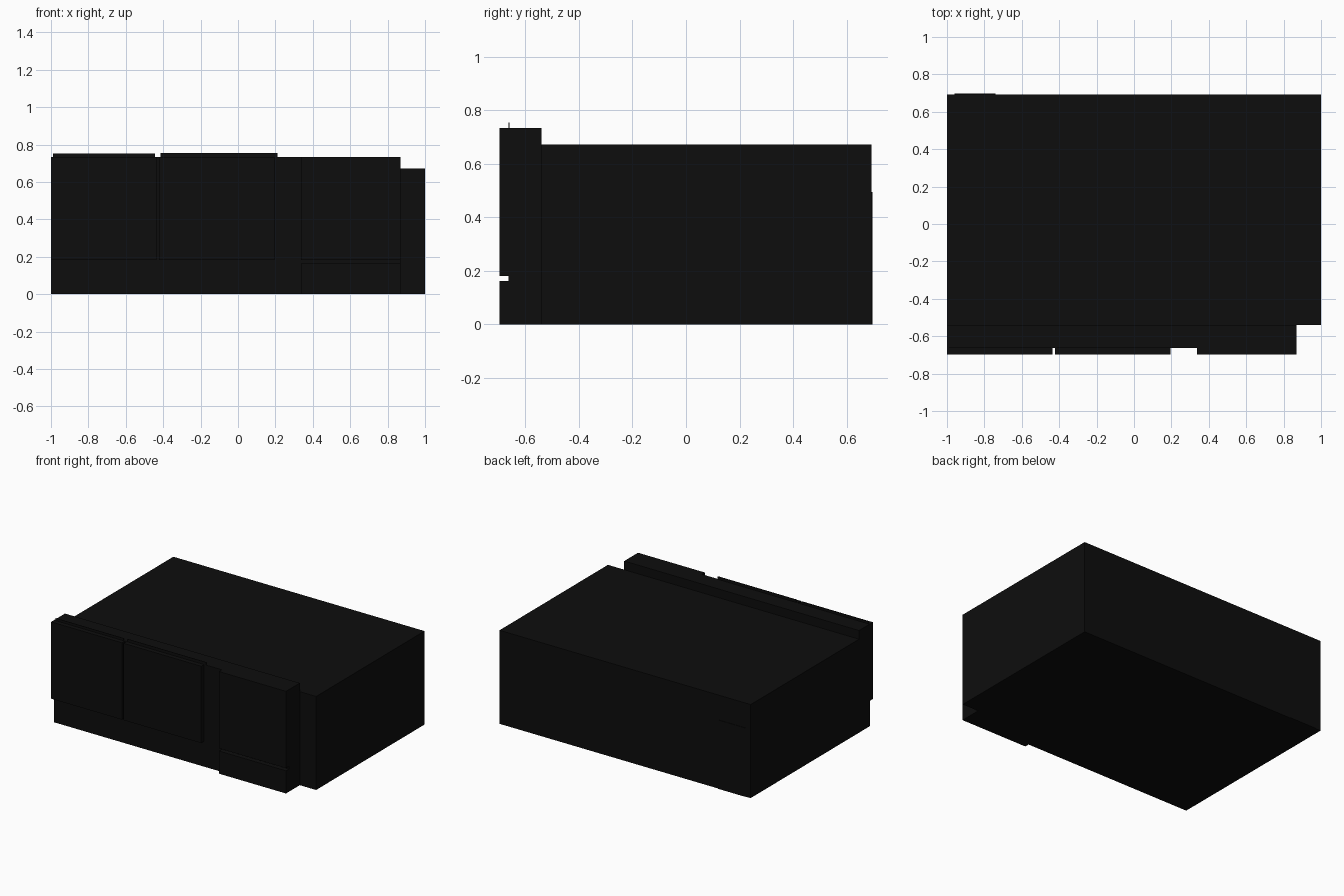
import bpy
import bmesh
from mathutils import Vector

cube = bpy.data.objects.get("Cube")
if cube:
    bpy.data.objects.remove(cube, do_unlink=True)

# Single near-black colour
black = bpy.data.materials.new("near_black")
black.use_nodes = True
colour = (0.004, 0.004, 0.004, 1)
black.diffuse_color = colour
black.node_tree.nodes["Principled BSDF"].inputs["Base Color"].default_value = colour


def box(name, x, y, z):
    """Box spanning the given (low, high) ranges."""
    bm = bmesh.new()
    bmesh.ops.create_cube(bm, size=1)
    for v in bm.verts:
        v.co = Vector([(lo + hi) / 2 + c * (hi - lo)
                       for c, (lo, hi) in zip(v.co, (x, y, z))])
    mesh = bpy.data.meshes.new(name)
    bm.to_mesh(mesh)
    bm.free()
    mesh.materials.append(black)
    obj = bpy.data.objects.new(name, mesh)
    bpy.context.collection.objects.link(obj)
    return obj


FRONT, WALL, JOIN, BACK = -0.697, -0.664, -0.54, 0.693
ROOF, PARAPET, GAP_LOW, GAP_HIGH = 0.673, 0.735, 0.163, 0.182

# Main hall and the taller front block
box("main_hall", (-1, 1), (JOIN, BACK), (0, ROOF))
box("front_block", (-1, 0.87), (WALL, JOIN), (0, PARAPET))

# Raised facade panels, hanging above a horizontal gap
for side, span in (("right", (-1, -0.437)),
                   ("middle", (-0.422, 0.195)),
                   ("left", (0.337, 0.87))):
    box(side + "_facade_panel", span, (FRONT, WALL), (GAP_HIGH, PARAPET))

# Base below the left panel
box("left_panel_base", (0.337, 0.87), (FRONT, WALL), (0, GAP_LOW))

# Thin plates rising just above the parapet
box("right_top_plate", (-0.99, -0.445), (-0.664, -0.66), (PARAPET, 0.752))
box("middle_top_plate", (-0.415, 0.21), (-0.664, -0.66), (PARAPET, 0.755))

# Back door
box("back_door", (-0.96, -0.74), (BACK, 0.697), (0, 0.495))
